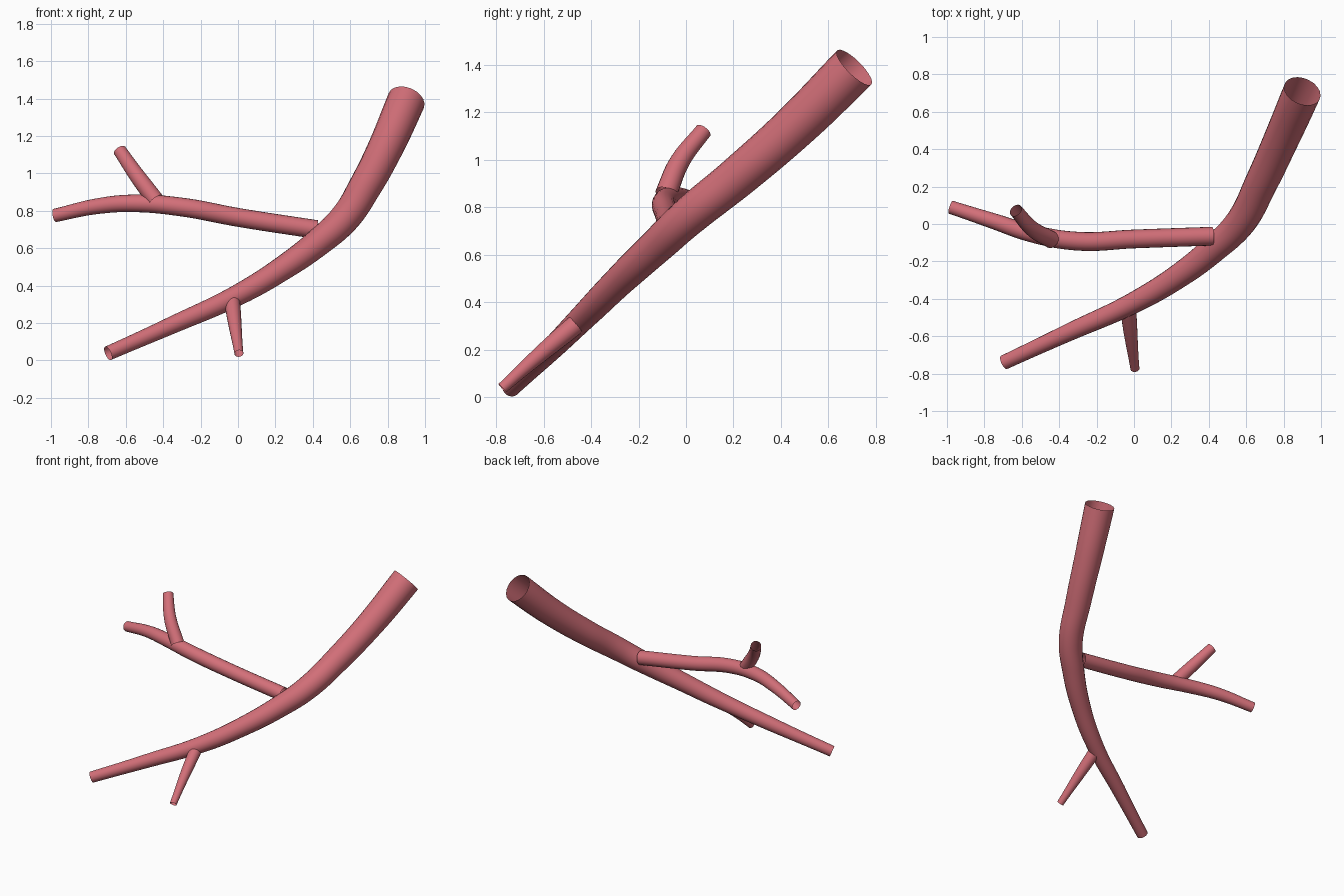
import bpy

cube = bpy.data.objects.get("Cube")
if cube:
    bpy.data.objects.remove(cube, do_unlink=True)

# Soft red wall colour
COLOR = (0.65, 0.16, 0.19, 1.0)
mat = bpy.data.materials.new("vessel_red")
mat.use_nodes = True
mat.diffuse_color = COLOR
bsdf = mat.node_tree.nodes["Principled BSDF"]
bsdf.inputs["Base Color"].default_value = COLOR
bsdf.inputs["Roughness"].default_value = 0.6


def tube(name, points):
    """Open-ended tapering tube through points given as (x, y, z, radius)."""
    curve = bpy.data.curves.new(name, "CURVE")
    curve.dimensions = "3D"
    curve.bevel_depth = 1.0
    curve.bevel_resolution = 8
    curve.resolution_u = 10
    curve.use_fill_caps = False
    spline = curve.splines.new("BEZIER")
    spline.radius_interpolation = "CARDINAL"
    spline.bezier_points.add(len(points) - 1)
    for bp, (x, y, z, r) in zip(spline.bezier_points, points):
        bp.co = (x, y, z)
        bp.radius = r
        bp.handle_left_type = bp.handle_right_type = "AUTO"
    obj = bpy.data.objects.new(name, curve)
    bpy.context.collection.objects.link(obj)
    curve.materials.append(mat)

    # Turn the swept curve into a smooth mesh
    bpy.ops.object.select_all(action="DESELECT")
    obj.select_set(True)
    bpy.context.view_layer.objects.active = obj
    bpy.ops.object.convert(target="MESH")
    bpy.ops.object.shade_smooth()
    return bpy.context.object


# Main trunk, narrow at the low end and wide at the top
tube("main_trunk", [
    (-0.695, -0.74, 0.038, 0.039),
    (-0.35, -0.58, 0.19, 0.047),
    (0.0, -0.42, 0.35, 0.057),
    (0.25, -0.27, 0.50, 0.066),
    (0.44, -0.12, 0.64, 0.075),
    (0.57, 0.01, 0.76, 0.082),
    (0.68, 0.22, 0.93, 0.088),
    (0.795, 0.47, 1.15, 0.095),
    (0.90, 0.71, 1.39, 0.102),
])

# Long side branch reaching across to the right
tube("side_branch", [
    (0.42, -0.065, 0.70, 0.050),
    (0.0, -0.08, 0.765, 0.050),
    (-0.30, -0.092, 0.82, 0.050),
    (-0.55, -0.05, 0.84, 0.047),
    (-0.75, 0.015, 0.825, 0.042),
    (-0.98, 0.09, 0.775, 0.036),
])

# Short twig rising from the side branch
tube("upper_twig", [
    (-0.44, -0.085, 0.855, 0.046),
    (-0.545, -0.025, 0.995, 0.042),
    (-0.632, 0.073, 1.122, 0.036),
])

# Short twig hanging forward from the trunk
tube("lower_twig", [
    (-0.03, -0.465, 0.305, 0.042),
    (-0.014, -0.62, 0.175, 0.034),
    (0.005, -0.775, 0.037, 0.024),
])
